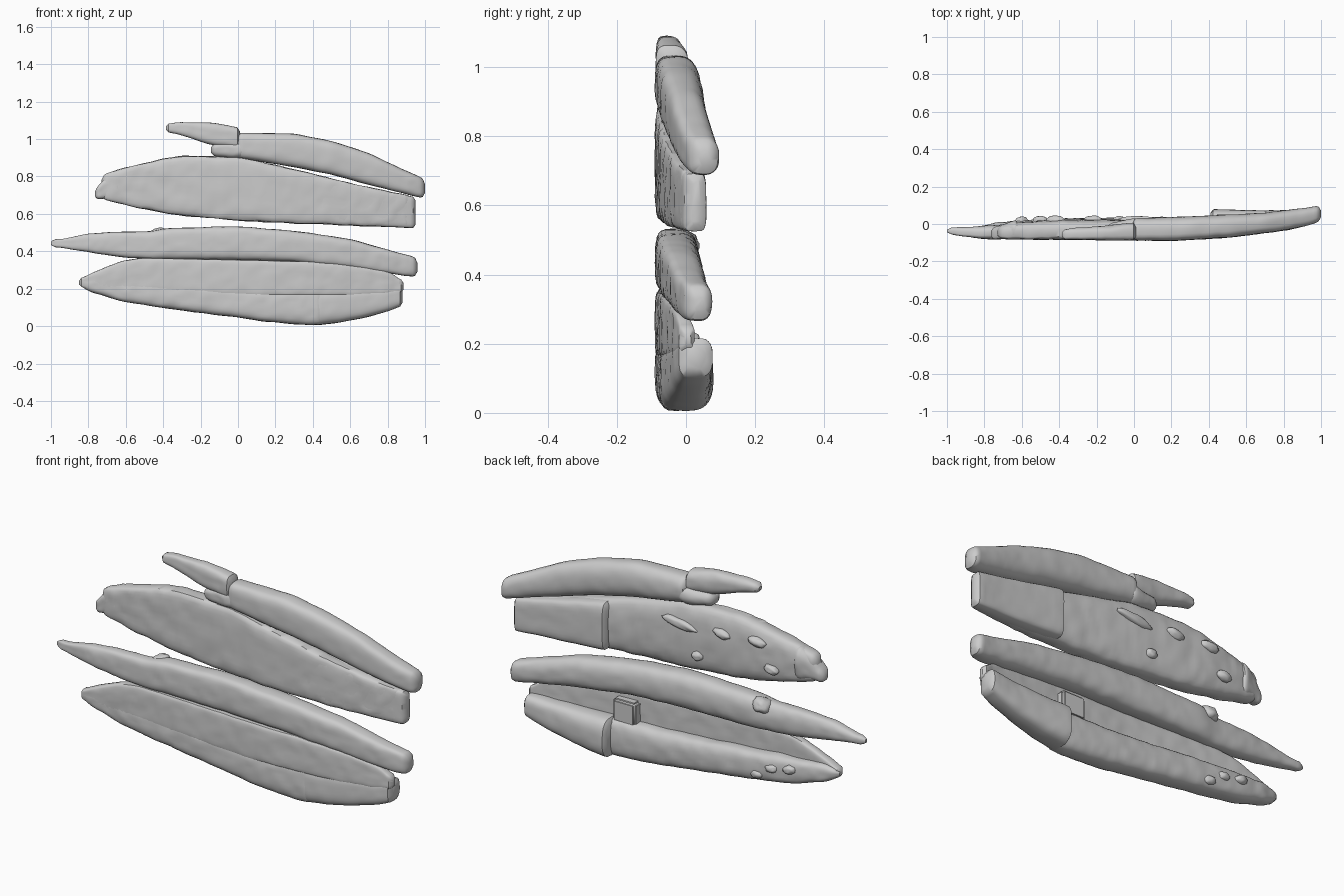
import bpy, bmesh, math
from mathutils import Vector, noise

if "Cube" in bpy.data.objects:
    bpy.data.objects.remove(bpy.data.objects["Cube"])


def lerp(table, x, k):
    if x <= table[0][0]:
        return table[0][k]
    for a, b in zip(table, table[1:]):
        if x <= b[0]:
            return a[k] + (b[k] - a[k]) * (x - a[0]) / (b[0] - a[0])
    return table[-1][k]


def soft(table, x, k, r=0.025):
    return sum(lerp(table, x + d, k) for d in (-r, 0, r)) / 3


# Shared bow of the front face: (x, y)
FRONT = [(-1, -.055), (-.8, -.08), (-.4, -.083), (.2, -.09), (.5, -.073),
         (.8, -.035), (.93, -.008), (1, .015)]


def plank(name, stations, n_front=5, n_back=3, rough=.004, radius=.03, ridge=0):
    """Loft along x. Stations are (x, z_bottom, z_top, y_back)."""
    x0, x1 = stations[0][0], stations[-1][0]
    steps = max(16, int((x1 - x0) / .018))
    xs = [x0 + (x1 - x0) * (1 - math.cos(math.pi * i / steps)) / 2 * .3
          + (x1 - x0) * i / steps * .7 for i in range(steps + 1)]
    k = 16
    bm = bmesh.new()
    rings = []
    for x in xs:
        zb, zt, yb = (soft(stations, x, j) for j in (1, 2, 3))
        yf = soft(FRONT, x, 1)
        d = min(x - x0, x1 - x, radius)
        inset = radius * (1 - math.sqrt(max(0, 1 - (1 - d / radius) ** 2)))
        h = max((zt - zb) / 2 - inset, (zt - zb) * .2)
        t = max((yb - yf) / 2 - inset, (yb - yf) * .2)
        cz, cy = (zb + zt) / 2, (yf + yb) / 2
        ring = []
        for i in range(2 * k):
            u = -math.cos(math.pi * i / k)
            n = n_front if i < k else n_back
            y = t * max(0, 1 - abs(u) ** n) ** (1 / n) * (-1 if i < k else 1)
            if i > k and ridge:
                y -= ridge * (1 - u) / 2 * math.sin(math.pi * i / k) ** 2
            p = Vector((x, cy + y, cz + h * u))
            w = noise.noise(p * 17) * .6 + noise.noise(p * 34) * .4
            p.y += rough * w
            p.z += rough * .7 * noise.noise(p * 14 + Vector((5, 2, 9)))
            ring.append(bm.verts.new(p))
        rings.append(ring)
    for a, b in zip(rings, rings[1:]):
        for i in range(2 * k):
            j = (i + 1) % (2 * k)
            bm.faces.new((a[i], a[j], b[j], b[i]))
    bm.faces.new(rings[0])
    bm.faces.new(rings[-1])
    return finish(name, bm)


def finish(name, bm, angle=40):
    bmesh.ops.recalc_face_normals(bm, faces=bm.faces)
    me = bpy.data.meshes.new(name)
    bm.to_mesh(me)
    bm.free()
    ob = bpy.data.objects.new(name, me)
    bpy.context.collection.objects.link(ob)
    bpy.context.view_layer.objects.active = ob
    ob.select_set(True)
    bpy.ops.object.shade_smooth_by_angle(angle=math.radians(angle))
    ob.select_set(False)
    return ob


def knot(name, loc, size, tilt=0):
    bm = bmesh.new()
    bmesh.ops.create_icosphere(bm, subdivisions=3, radius=1)
    c, s = math.cos(tilt), math.sin(tilt)
    for v in bm.verts:
        p = Vector(a * b for a, b in zip(v.co, size))
        p *= 1 + .2 * noise.noise(v.co * 1.7 + Vector(loc) * 9)
        v.co = Vector(loc) + Vector((p.x * c - p.z * s, p.y, p.x * s + p.z * c))
    finish(name, bm, 60)


# Top plank and its broken tail
plank("top_plank", [(-.01, .90, 1.035, .03), (.3, .85, 1.03, .04), (.5, .81, .99, .05),
                    (.7, .755, .925, .06), (.9, .705, .83, .085), (1, .68, .785, .1)],
      3.5, 2.4, .003)
plank("top_plank_tail", [(-.385, 1.04, 1.08, -.03), (-.3, 1.02, 1.092, -.02),
                         (-.15, .97, 1.088, -.01), (-.08, .96, 1.08, 0), (.01, .95, 1.06, .01)],
      3.5, 2.4, .005, .02)
plank("top_plank_splinter", [(-.145, .91, .975, .0), (0, .895, .99, .03), (.04, .9, .99, .03)],
      3, 2.4, .006)

# Wide plank, its thicker end and split tip
plank("wide_plank", [(-.73, .68, .81, -.01), (-.6, .645, .85, .01), (-.4, .605, .895, .025),
                     (-.3, .59, .91, .025), (0, .563, .905, .025), (.3, .55, .84, .02),
                     (.6, .538, .765, .02), (.93, .53, .695, .04)], 6, 3, .006)
plank("wide_plank_end", [(.43, .55, .80, .05), (.6, .538, .765, .05),
                         (.8, .53, .72, .052), (.95, .523, .69, .06)], 6, 5, .003, .02)
plank("wide_plank_tip", [(-.765, .675, .725, -.025), (-.7, .685, .81, .0),
                         (-.62, .67, .85, .025)], 4, 2.5, .006, .025)
for i, (x, z, s) in enumerate([(-.22, .81, .05), (-.08, .66, .03), (.02, .80, .1),
                               (-.42, .82, .05), (-.5, .7, .04)]):
    knot(f"wide_plank_knot_{i}", (x, .02, z), (s, .024, .024), .15)

# Long plank with a thin tail
plank("long_plank", [(-1, .42, .465, -.02), (-.95, .42, .462, -.02), (-.8, .395, .495, -.01),
                     (-.6, .365, .505, .005), (-.47, .358, .505, .01), (-.38, .358, .525, .03),
                     (0, .355, .535, .035), (.3, .345, .51, .04), (.6, .31, .465, .05),
                     (.85, .275, .395, .065), (.96, .262, .365, .08)], 4, 2.5, .004)
knot("long_plank_knot", (-.43, -.005, .49), (.045, .045, .035), .4)

# Lower plank: thin upper board, thick rail, wedge end, cross block
plank("lower_board", [(-.85, .215, .25, -.03), (-.78, .19, .285, -.03), (-.62, .18, .35, -.03),
                      (-.5, .18, .365, -.035), (0, .16, .355, -.045), (.4, .16, .345, -.03),
                      (.6, .16, .325, -.015), (.8, .17, .295, .005), (.885, .18, .24, .03)],
      5, 6, .004, .015)
plank("lower_rail", [(-.85, .215, .25, -.02), (-.78, .18, .27, .0), (-.62, .13, .26, .02),
                     (-.35, .09, .24, .03), (0, .045, .21, .03), (.2, .018, .202, .03),
                     (.4, .005, .20, .03), (.46, .01, .2, .03)], 3.5, 3, .005)
plank("lower_rail_end", [(.41, .002, .205, .08), (.55, .02, .205, .075),
                         (.7, .05, .208, .072), (.8, .078, .212, .074), (.88, .11, .22, .08)],
      3.5, 3, .003, .02)
for i, (x, z) in enumerate([(-.5, .19), (-.6, .21), (-.42, .14)]):
    knot(f"lower_rail_knot_{i}", (x, .015, z), (.035, .025, .022), -.2)

bm = bmesh.new()
bmesh.ops.create_cube(bm, size=1)
for v in bm.verts:
    v.co = Vector((.35 + v.co.x * .13, -.03 + v.co.y * .08, .245 + v.co.z * .12))
bmesh.ops.bevel(bm, geom=bm.edges[:], offset=.012, segments=3, affect='EDGES')
finish("cross_block", bm)
